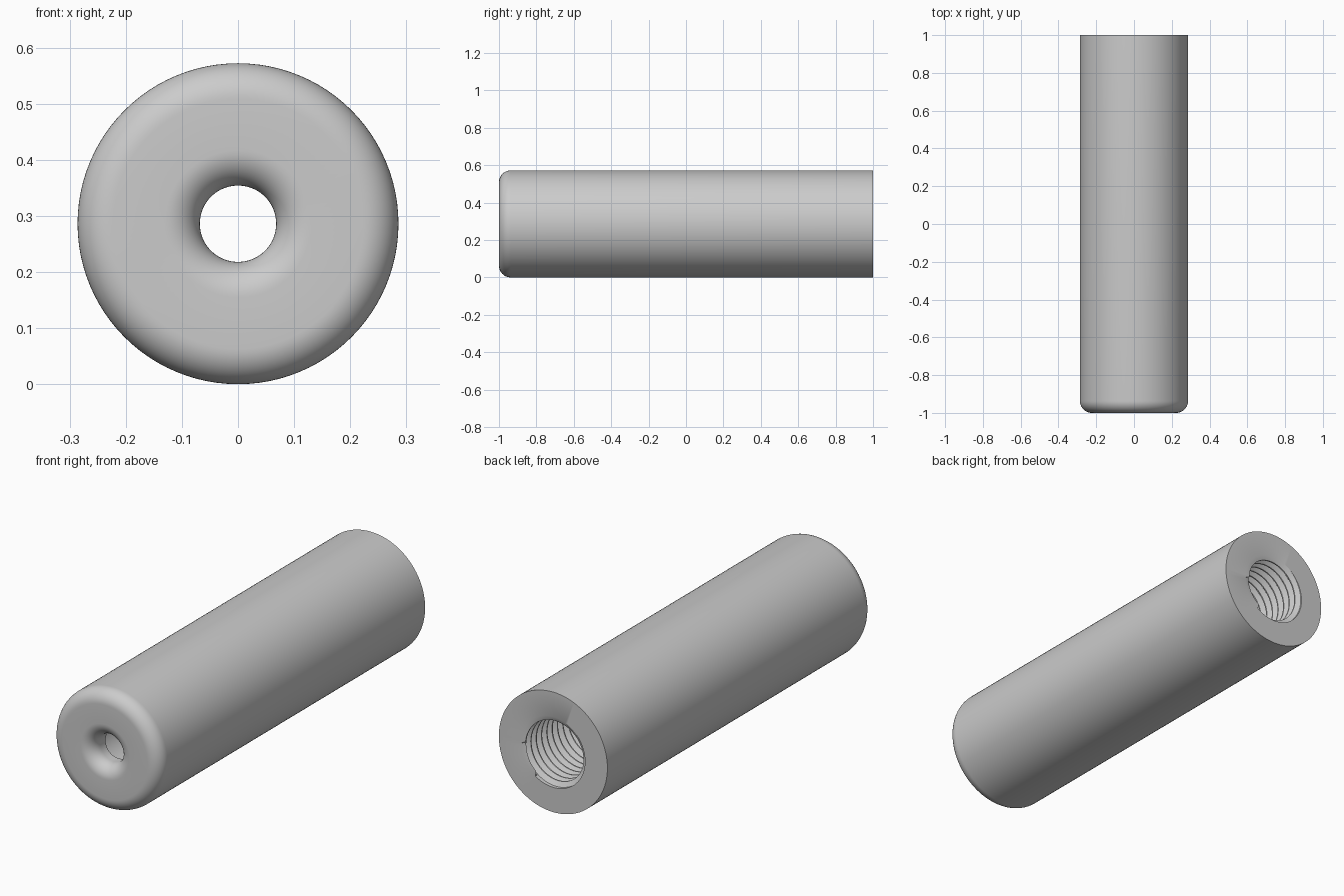
import bpy
import bmesh
import math

cube = bpy.data.objects.get("Cube")
if cube:
    bpy.data.objects.remove(cube, do_unlink=True)

SEGMENTS = 96
RADIUS = 0.286
THROAT = 0.068          # narrow hole in the front wall
MINOR, MAJOR = 0.146, 0.168   # thread crest and root
PITCH, THREAD_END = 0.04, 0.3
FILLET = 0.063


def fillet(centre_r, centre_y, start, end, steps=12):
    """Arc of (radius, y) points between two angles in degrees."""
    angles = [math.radians(start + (end - start) * i / steps) for i in range(steps + 1)]
    return [(centre_r + FILLET * math.cos(a), centre_y + FILLET * math.sin(a)) for a in angles]


def ring_row(radius, y):
    return [(radius, y)] * (SEGMENTS + 1)


def thread_rows():
    """Helical rows running inward from the back face, clamped at both ends."""
    tooth = [(0, MINOR), (0.15, MINOR), (0.5, MAJOR), (0.65, MAJOR)]
    turns = math.ceil((1 - THREAD_END) / PITCH) + 2
    rows = []
    for turn in range(turns):
        for phase, radius in tooth:
            row = []
            for s in range(SEGMENTS + 1):
                y = 1 + PITCH - (turn + phase + s / SEGMENTS) * PITCH
                if y >= 1:
                    row.append((MAJOR, 1))
                elif y <= THREAD_END:
                    row.append((MINOR, THREAD_END))
                else:
                    row.append((radius, y))
            rows.append(row)
    return rows


# Section: smooth bore, throat, flared mouth, rounded nose, outer wall, back face
profile = [(MINOR, THREAD_END), (MINOR, -0.9), (THROAT, -0.9)]
profile += fillet(THROAT + FILLET, FILLET - 1, 180, 270)
profile += fillet(RADIUS - FILLET, FILLET - 1, 270, 360)
profile += [(RADIUS, 1), (MAJOR, 1)]
rows = [ring_row(r, y) for r, y in profile] + thread_rows()

# Sweep the rows around the long axis into one closed sleeve
bm = bmesh.new()
grid = []
for row in rows:
    verts = []
    for s, (r, y) in enumerate(row):
        a = math.tau * s / SEGMENTS
        verts.append(bm.verts.new((r * math.cos(a), y, RADIUS + r * math.sin(a))))
    grid.append(verts)
for low, high in zip(grid, grid[1:]):
    for s in range(SEGMENTS):
        bm.faces.new((low[s], low[s + 1], high[s + 1], high[s]))
bmesh.ops.remove_doubles(bm, verts=bm.verts, dist=0.00001)
bmesh.ops.recalc_face_normals(bm, faces=bm.faces)

mesh = bpy.data.meshes.new("threaded_sleeve")
bm.to_mesh(mesh)
bm.free()
sleeve = bpy.data.objects.new("threaded_sleeve", mesh)
bpy.context.collection.objects.link(sleeve)

# Plain grey material
grey = bpy.data.materials.new("plain_grey")
grey.use_nodes = True
colour = (0.6, 0.6, 0.6, 1)
grey.diffuse_color = colour
grey.node_tree.nodes["Principled BSDF"].inputs["Base Color"].default_value = colour
mesh.materials.append(grey)

# Smooth walls with crisp rims
bpy.ops.object.select_all(action='DESELECT')
sleeve.select_set(True)
bpy.context.view_layer.objects.active = sleeve
bpy.ops.object.shade_smooth_by_angle(angle=math.radians(30))
